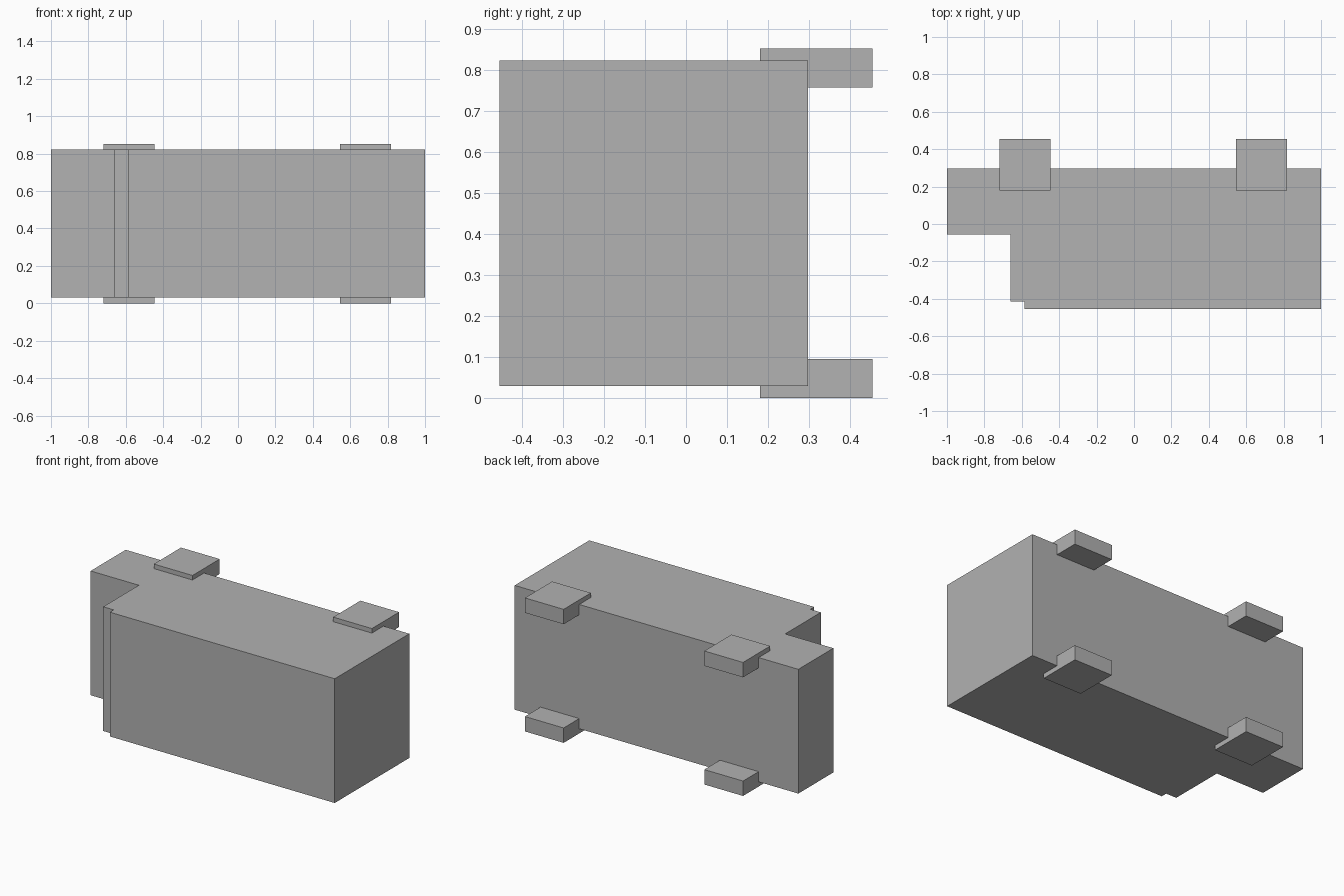
import bpy
import bmesh

if "Cube" in bpy.data.objects:
    bpy.data.objects.remove(bpy.data.objects["Cube"])

grey = bpy.data.materials.new("grey")
grey.diffuse_color = (0.445, 0.445, 0.445, 1)
grey.use_nodes = True
grey.node_tree.nodes["Principled BSDF"].inputs["Base Color"].default_value = grey.diffuse_color


def prism(name, outline, z0, z1):
    """Extrude an xy outline from z0 up to z1."""
    bm = bmesh.new()
    base = bm.faces.new([bm.verts.new((x, y, z0)) for x, y in outline])
    top = bmesh.ops.extrude_face_region(bm, geom=[base])["geom"]
    verts = [v for v in top if isinstance(v, bmesh.types.BMVert)]
    bmesh.ops.translate(bm, verts=verts, vec=(0, 0, z1 - z0))
    bmesh.ops.recalc_face_normals(bm, faces=bm.faces)
    mesh = bpy.data.meshes.new(name)
    bm.to_mesh(mesh)
    bm.free()
    mesh.materials.append(grey)
    obj = bpy.data.objects.new(name, mesh)
    bpy.context.collection.objects.link(obj)
    return obj


# Stepped van body: low nose at -x, tall cargo box at +x
BACK, FRONT = 0.297, -0.454
prism("body", [(-1, BACK), (-1, -0.056), (-0.66, -0.056), (-0.66, -0.415),
               (-0.586, -0.415), (-0.586, FRONT), (1, FRONT), (1, BACK)],
      0.03, 0.822)

# Four square wheels, set partly into the body sides
for end, x0, x1 in (("nose", -0.72, -0.447), ("tail", 0.545, 0.818)):
    for side, z0, z1 in (("lower", 0, 0.095), ("upper", 0.756, 0.851)):
        prism(f"{end}_{side}_wheel",
              [(x0, 0.18), (x1, 0.18), (x1, 0.454), (x0, 0.454)], z0, z1)
